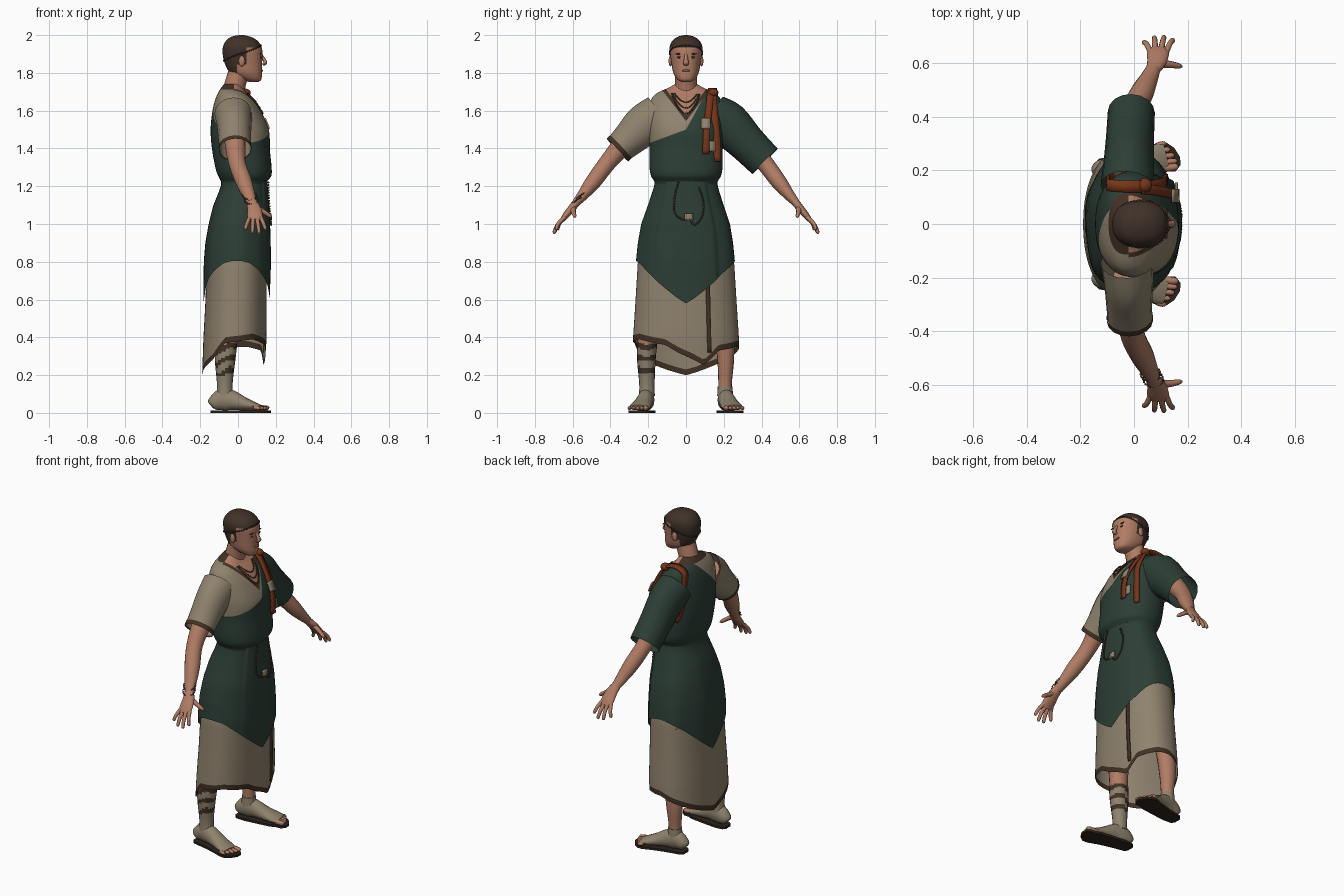
import bpy, bmesh, math
from mathutils import Vector

if "Cube" in bpy.data.objects:
    bpy.data.objects.remove(bpy.data.objects["Cube"])

def mat(name, r, g, b):
    m = bpy.data.materials.new(name)
    m.diffuse_color = (r, g, b, 1)
    m.use_nodes = True
    m.node_tree.nodes["Principled BSDF"].inputs["Base Color"].default_value = m.diffuse_color
    return m

SKIN = mat("skin", .44, .205, .13)
LINEN = mat("linen", .275, .225, .155)
GREEN = mat("dark_green", .026, .048, .037)
TRIM = mat("brown_trim", .052, .03, .018)
HAIR = mat("dark_hair", .05, .031, .022)
RUST = mat("rust_cloth", .18, .035, .01)
SOLE = mat("sole_leather", .025, .017, .012)
METAL = mat("old_metal", .07, .055, .035)
LIPS = mat("lips", .3, .11, .075)

# ---------- helpers ----------
def make(name, parts, mats, caps=True):
    """Each part is a list of closed rings, joined in order."""
    bm = bmesh.new()
    for rings in parts:
        rows = [[bm.verts.new(p) for p in r] for r in rings]
        n = len(rows[0])
        for a, b in zip(rows, rows[1:]):
            for i in range(n):
                bm.faces.new((a[i], a[(i + 1) % n], b[(i + 1) % n], b[i]))
        if caps:
            bm.faces.new(rows[0][::-1])
            bm.faces.new(rows[-1])
    return finish(name, bm, mats)

def finish(name, bm, mats):
    bmesh.ops.recalc_face_normals(bm, faces=bm.faces[:])
    me = bpy.data.meshes.new(name)
    bm.to_mesh(me)
    bm.free()
    ob = bpy.data.objects.new(name, me)
    bpy.context.collection.objects.link(ob)
    for m in (mats if isinstance(mats, list) else [mats]):
        me.materials.append(m)
    return ob

def paint(ob, rule, cuts=()):
    bm = bmesh.new()
    bm.from_mesh(ob.data)
    for co, no in cuts:
        bmesh.ops.bisect_plane(bm, geom=bm.verts[:] + bm.edges[:] + bm.faces[:], plane_co=co, plane_no=no)
    for f in bm.faces:
        f.material_index = rule(f.calc_center_median())
    bm.to_mesh(ob.data)
    bm.free()

def resample(pts, k=4):
    """Catmull-Rom through tuples of any length."""
    out, e = [], [pts[0]] + list(pts) + [pts[-1]]
    for a, b, c, d in zip(e, e[1:], e[2:], e[3:]):
        for j in range(k):
            t = j / k
            out.append(tuple(.5 * (2*q + (r-p)*t + (2*p-5*q+4*r-s)*t*t + (3*q-p-3*r+s)*t**3)
                             for p, q, r, s in zip(a, b, c, d)))
    return out + [tuple(pts[-1])]

def tube(pts, ref=(1, 0, 0), n=16, k=4, s=1):
    """Rings along (x, y, z, ru, rv); s = -1 mirrors across y."""
    P = resample(pts, k)
    rings = []
    for i, p in enumerate(P):
        t = (Vector(P[min(i + 1, len(P) - 1)][:3]) - Vector(P[max(i - 1, 0)][:3])).normalized()
        u = Vector(ref)
        u = (u - t * u.dot(t)).normalized()
        v = t.cross(u)
        ring = [Vector(p[:3]) + u * p[3] * math.cos(a) + v * p[4] * math.sin(a)
                for a in (2 * math.pi * j / n for j in range(n))]
        rings.append([(q.x, q.y * s, q.z) for q in ring])
    return rings

def lerp(tab, z):
    tab = sorted(tab)
    z = min(max(z, tab[0][0]), tab[-1][0])
    for a, b in zip(tab, tab[1:]):
        if z <= b[0]:
            t = (z - a[0]) / (b[0] - a[0])
            return [p + (q - p) * t for p, q in zip(a, b)][1:]

E = .88  # section squareness
def section(prof, z, a, off=0):
    xb, xf, ry = lerp(prof, z)
    f = lambda v: math.copysign(abs(v) ** E, v)
    return ((xb + xf) / 2 + ((xf - xb) / 2 + off) * f(math.cos(a)), (ry + off) * f(math.sin(a)), z)

def surf_x(prof, y, z, side=1, off=.006):
    xb, xf, ry = lerp(prof, z)
    h = max(0, 1 - min(1, abs(y) / ry) ** (2 / E)) ** (E / 2)
    return (xb + xf) / 2 + side * ((xf - xb) / 2 * h + off)

def loft(prof, n=48, k=4):
    P = resample(prof, k)
    return [[section(P, p[0], 2 * math.pi * j / n) for j in range(n)] for p in P]

def blob(name, loc, scale, m, seg=16):
    bm = bmesh.new()
    bmesh.ops.create_uvsphere(bm, u_segments=seg, v_segments=seg // 2, radius=1)
    for v in bm.verts:
        v.co = Vector(loc) + Vector(a * b for a, b in zip(v.co, scale))
    return finish(name, bm, m)

def ribbon(name, pts, w, m, thick=.008):
    """Flat band along xyz points, wide in y."""
    P = resample(pts, 4)
    bm = bmesh.new()
    rows = [[bm.verts.new((p[0], p[1] + d, p[2])) for d in (-w, w)] for p in P]
    for a, b in zip(rows, rows[1:]):
        bm.faces.new((a[0], a[1], b[1], b[0]))
    ob = finish(name, bm, m)
    ob.modifiers.new("thickness", 'SOLIDIFY').thickness = thick
    ob.modifiers["thickness"].offset = 0
    return ob

def beads(name, pts, m, r=.005):
    bm = bmesh.new()
    last = None
    for p in resample(pts, 24):
        p = Vector(p)
        if last is None or (p - last).length > r * 2:
            last = p
            g = bmesh.ops.create_icosphere(bm, subdivisions=1, radius=r)
            bmesh.ops.translate(bm, verts=g['verts'], vec=p)
    return finish(name, bm, m)

# ---------- torso with wrapped cloth and open collar ----------
TORSO = [(1.19, -.085, .145, .162), (1.225, -.09, .155, .168), (1.255, -.105, .176, .185), (1.3, -.12, .178, .193),
         (1.4, -.138, .168, .194), (1.5, -.145, .163, .197), (1.6, -.135, .12, .197), (1.66, -.12, .08, .184),
         (1.695, -.105, .045, .15), (1.72, -.09, .025, .095), (1.74, -.075, .015, .06)]
torso = make("torso_wrap", [loft(TORSO, 64, 5)], [GREEN, LINEN, TRIM, SKIN])

def torso_rule(c):
    front, v = c.x > -.02, c.z - 1.3 * abs(c.y)
    if front and v > 1.545:
        return 3 if v > 1.575 else 2
    if not front and c.z > 1.712:
        return 2
    edge = max(1.5 + .37 * c.y, 1.5 + 1.8 * c.y) if front else 1.66 + c.y
    return 0 if c.z < edge else 1
paint(torso, torso_rule, [((0, 0, h), (0, -m, 1)) for h, m in
      ((1.545, 1.3), (1.545, -1.3), (1.575, 1.3), (1.575, -1.3), (1.5, .37), (1.5, 1.8), (1.66, 1), (1.712, 0))]
      + [((-.02, 0, 0), (1, 0, 0))])

# ---------- tunic skirt and long underskirt ----------
TUNIC = [(1.24, -.088, .148, .163), (1.2, -.09, .15, .168), (1.1, -.13, .157, .2), (1.0, -.155, .163, .235),
         (.9, -.172, .166, .252), (.8, -.18, .168, .262), (.58, -.183, .16, .272)]
SKIRT = [(1.0, -.14, .14, .2), (.8, -.165, .152, .255), (.6, -.172, .152, .267), (.4, -.183, .152, .28), (.2, -.19, .138, .284)]
HEM = [(-180, .2), (-130, .28), (-105, .37), (-60, .39), (-20, .36), (0, .3), (17, .25), (35, .33), (70, .35),
       (90, .35), (130, .29), (180, .2)]

def drape(prof, top, hem, n=96, rows=18, band=0, off=lambda a, z: 0):
    rings = []
    for r in range(rows + 1):
        ring = []
        for j in range(n):
            a = 2 * math.pi * j / n - math.pi
            low = hem(a)
            z = low if r == rows else top + (low + band - top) * r / (rows - 1 if band else rows)
            ring.append(section(prof, z, a, off(a, z)))
        rings.append(ring)
    return rings

panel = lambda a, z: .007 if abs(a) < .62 else .003 * math.sin(a * 7) * min(1, (1.24 - z) * 3)
make("tunic_skirt", [drape(TUNIC, 1.24, lambda a: .58 + .225 * abs(math.sin(a)), off=panel)], GREEN, False)
hem = lambda a: lerp(HEM, math.degrees(a))[0]
skirt = make("underskirt", [drape(SKIRT, .95, hem, band=.03)], [LINEN, TRIM], False)
for i, f in enumerate(skirt.data.polygons):
    f.material_index = 1 if i >= 17 * 96 else 0
ribbon("underskirt_stripe", [(surf_x(SKIRT, y, z, off=.003), y, z) for y, z in ((.115, .72), (.12, .5), (.125, .32))], .011, TRIM, .006)

# ---------- sleeves, arms, hands ----------
make("green_sleeve", [tube([(-.025, .14, 1.585, .1, .105), (-.02, .22, 1.53, .095, .118), (-.015, .32, 1.43, .09, .102),
     (-.01, .418, 1.332, .088, .095)])], GREEN, False)
make("linen_sleeve", [tube([(-.025, .14, 1.585, .1, .105), (-.02, .22, 1.525, .092, .11), (-.018, .3, 1.45, .086, .092),
     (-.015, .355, 1.4, .084, .08)], s=-1)], LINEN, False)
make("linen_cuff", [tube([(-.016, .345, 1.409, .087, .084), (-.015, .363, 1.392, .086, .083)], s=-1)], TRIM, False)
for s, side in ((1, "left"), (-1, "right")):
    make(side + "_arm", [tube([(-.02, .2, 1.56, .06, .06), (-.015, .32, 1.435, .056, .056), (-.005, .415, 1.325, .046, .046),
         (.03, .49, 1.225, .044, .042), (.057, .545, 1.155, .034, .03), (.072, .58, 1.115, .027, .022)], s=s)], SKIN)
    parts = [tube([(.07, .575, 1.12, .027, .021), (.085, .605, 1.083, .036, .02), (.09, .638, 1.043, .041, .017),
                   (.09, .655, 1.02, .036, .012)], s=s)]
    for dx, tx, ty, tz in ((.03, .147, .69, .97), (.01, .113, .702, .95), (-.01, .076, .7, .952), (-.028, .036, .682, .97)):
        b, t = Vector((.09 + dx, .643, 1.035)), Vector((tx, ty, tz))
        m = b.lerp(t, .55) + Vector((0, .006, .004))
        parts.append(tube([(*b, .012, .012), (*m, .0105, .0105), (*b.lerp(t, .93), .009, .009), (*t, .003, .003)], n=8, s=s))
    parts.append(tube([(.095, .597, 1.09, .016, .014), (.135, .596, 1.065, .013, .012), (.168, .59, 1.043, .01, .01),
                       (.18, .588, 1.035, .003, .003)], ref=(0, 1, 0), n=8, s=s))
    make(side + "_hand", parts, SKIN)

# ---------- legs, feet, sandals ----------
for s, side in ((1, "left"), (-1, "right")):
    make(side + "_leg", [tube([(-.07, .206, .06, .036, .036), (-.07, .207, .16, .037, .036), (-.068, .21, .29, .05, .045),
         (-.055, .2, .45, .055, .055), (-.04, .17, .75, .08, .08)], s=s)], SKIN)
    foot = [(-.145, .205, .04, .018, .022), (-.13, .205, .05, .034, .038), (-.08, .208, .07, .041, .06),
            (-.03, .216, .066, .044, .052), (.03, .228, .048, .049, .036), (.09, .243, .034, .056, .022), (.12, .25, .028, .05, .014)]
    make(side + "_foot_wrap", [tube(foot, ref=(0, 1, 0), s=s)], LINEN)
    toes = []
    for i, tip in enumerate((.163, .16, .15, .136, .12)):
        y, r = .21 + i * .0215, .014 if i == 0 else .0105
        toes.append(tube([(.085, y - .003, .028, r, r), (tip - .012, y + .003, .025, r, r), (tip, y + .004, .022, r * .4, r * .4)],
                         ref=(0, 1, 0), n=8, s=s))
    make(side + "_toes", toes, SKIN)
    edge = [(p[0], p[1] + p[3] + .005) for p in foot] + [(.15, .285), (.172, .25), (.174, .22), (.155, .197)]
    edge += [(p[0], p[1] - p[3] - .005) for p in foot[::-1]]
    make(side + "_sole", [[[(x, y * s, z) for x, y in edge] for z in (0, .013)]], SOLE)
    top = .36 if s < 0 else .15
    wrap = make(side + "_ankle_wrap", [tube([(-.07, .207, .09, .043, .042), (-.07, .207, .16, .042, .041),
                (-.068, .21, .29, .055, .05), (-.06, .205, .37, .056, .053)] if s < 0 else
                [(-.07, .207, .09, .043, .042), (-.07, .207, .14, .04, .039)], k=10, s=s)], [LINEN, TRIM])
    paint(wrap, lambda c: int(c.z > .2 and (c.z + .02 * math.sin(40 * c.x)) % .065 < .03))

# ---------- head ----------
make("neck", [tube([(-.03, 0, 1.66, .062, .062), (-.015, 0, 1.74, .056, .058), (.01, 0, 1.82, .055, .058)])], SKIN)
HEAD = [(1.752, .06, .108, .02), (1.762, .03, .122, .042), (1.785, -.02, .127, .06), (1.81, -.05, .127, .07), (1.85, -.07, .128, .077),
        (1.89, -.08, .129, .083), (1.93, -.081, .127, .087), (1.96, -.07, .112, .079), (1.983, -.05, .085, .058),
        (1.996, -.02, .05, .03), (2.0, .01, .03, .008)]
head = make("head", [loft(HEAD, 48, 4)], [SKIN, HAIR])
paint(head, lambda c: int(c.z > 1.935 or (c.x < .045 and c.z > 1.845) or (c.x < -.005 and c.z > 1.775)),
      [((0, 0, 1.935), (0, 0, 1)), ((.045, 0, 0), (1, 0, 0)), ((0, 0, 1.845), (0, 0, 1)),
       ((-.005, 0, 0), (1, 0, 0)), ((0, 0, 1.775), (0, 0, 1))])
make("nose", [tube([(.122, 0, 1.9, .008, .006), (.137, 0, 1.872, .011, .009), (.145, 0, 1.853, .015, .01), (.13, 0, 1.843, .012, .006)],
                   ref=(0, 1, 0), n=10)], SKIN)
blob("mouth", (.127, 0, 1.812), (.006, .023, .006), LIPS)
for s, side in ((1, "left"), (-1, "right")):
    blob(side + "_eye", (surf_x(HEAD, .034, 1.882, off=-.001), s * .034, 1.882), (.004, .014, .005), HAIR)
    blob(side + "_brow", (surf_x(HEAD, .036, 1.9, off=-.001), s * .036, 1.9), (.005, .021, .0045), HAIR)
    blob(side + "_ear", (.02, s * .083, 1.862), (.017, .009, .028), SKIN)
beads("headband", [section(HEAD, 1.905 + .04 * math.cos(a), a, .002) for a in (math.pi * j / 12 for j in range(25))], TRIM, .0055)

# ---------- shoulder sash with knot and tabs ----------
on = lambda y, z, side=1, off=.008: (surf_x(TORSO, y, z, side, off), y, z)
ribbon("sash_front_tail", [on(.165, 1.33), on(.16, 1.45), on(.15, 1.56), on(.14, 1.66), (.03, .14, 1.7), (-.03, .14, 1.715),
       (-.09, .145, 1.695), on(.15, 1.64, -1), on(.165, 1.5, -1), on(.175, 1.4, -1)], .022, RUST, .012)
ribbon("sash_short_tail", [on(.105, 1.37, off=.012), on(.11, 1.5, off=.012), on(.125, 1.64, off=.012), (.03, .13, 1.705)], .018, RUST, .01)
blob("sash_knot", (.04, .145, 1.695), (.027, .027, .022), RUST)
for i, (y, z) in enumerate(((.105, 1.535), (.13, 1.415))):
    ribbon(f"sash_tab_{i}", [on(y, z - .03, off=.022), on(y, z + .025, off=.022)], .025, LINEN)

# ---------- necklaces, bracelet, waist chain ----------
for i, (w, low) in enumerate(((.06, 1.645), (.07, 1.615), (.075, 1.585))):
    beads(f"necklace_{i}", [on(w * t, low + (1.69 - low) * t * t, off=.005) for t in (-1, -.75, -.5, -.25, 0, .25, .5, .75, 1)],
          METAL, .0045)
for i, (z, d) in enumerate(((1.15, 0), (1.125, .02))):
    beads(f"bracelet_{i}", [(.062 + d * .5 + .037 * math.cos(a), -.56 - d + .028 * math.sin(a), z + .02 * math.sin(a))
          for a in (math.pi * j / 6 for j in range(13))], METAL, .005)
wa = lambda y, z: (surf_x(TUNIC, y, z, off=.014), y, z)
beads("waist_chain_left", [wa(.07, 1.19), wa(.092, 1.12), wa(.085, 1.04), wa(.045, .995), wa(.02, 1.03)], METAL, .006)
beads("waist_chain_right", [wa(-.04, 1.22), wa(-.06, 1.14), wa(-.06, 1.06), wa(-.02, 1.025), wa(.02, 1.03)], METAL, .006)
ribbon("waist_pendant", [wa(.015, 1.02), wa(.015, 1.055)], .022, LINEN)

# ---------- smooth shading with sharp creases ----------
for ob in bpy.context.scene.objects:
    ob.select_set(True)
    bpy.context.view_layer.objects.active = ob
bpy.ops.object.shade_smooth_by_angle(angle=math.radians(50))
